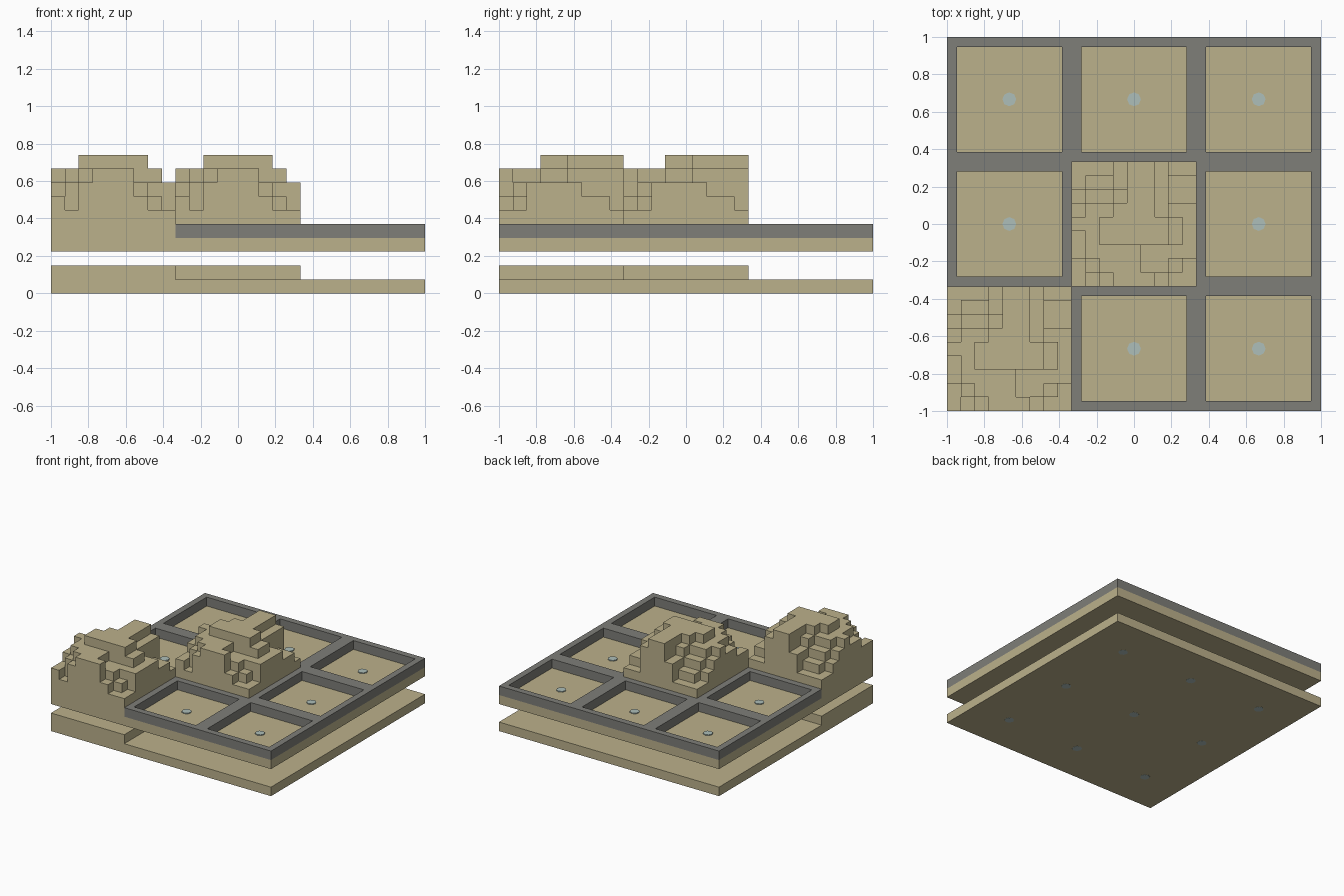
import bpy
import bmesh

cube = bpy.data.objects.get("Cube")
if cube:
    bpy.data.objects.remove(cube, do_unlink=True)

CELL = 2 / 3          # one board tile
U = CELL / 9          # one block


def material(name, rgb):
    m = bpy.data.materials.new(name)
    m.use_nodes = True
    m.diffuse_color = (*rgb, 1)
    m.node_tree.nodes["Principled BSDF"].inputs["Base Color"].default_value = (*rgb, 1)
    return m


SAND = material("sand", (0.50, 0.44, 0.26))
GREY = material("frame grey", (0.21, 0.21, 0.19))
PALE = material("pale blue", (0.42, 0.52, 0.49))


def finish(name, bm, mats, loc=(0, 0, 0)):
    bmesh.ops.recalc_face_normals(bm, faces=bm.faces)
    me = bpy.data.meshes.new(name)
    bm.to_mesh(me)
    bm.free()
    for m in mats:
        me.materials.append(m)
    ob = bpy.data.objects.new(name, me)
    ob.location = loc
    bpy.context.collection.objects.link(ob)
    return ob


def box_bm(size, z0, z1):
    bm = bmesh.new()
    bmesh.ops.create_cube(bm, size=1)
    for v in bm.verts:
        v.co.x *= size
        v.co.y *= size
        v.co.z = z1 if v.co.z > 0 else z0
    return bm


def slab(name, size, z0, z1, loc=(0, 0, 0)):
    return finish(name, box_bm(size, z0, z1), [SAND], loc)


def frame_tile(name, loc):
    """Grey raised rim around a recessed sand floor."""
    bm = box_bm(CELL, 4 * U, 5 * U)
    bm.faces.ensure_lookup_table()
    top = max(bm.faces, key=lambda f: f.calc_center_median().z)
    bmesh.ops.inset_individual(bm, faces=[top], thickness=U)
    floor = bmesh.ops.extrude_discrete_faces(bm, faces=[top])["faces"][0]
    edges = list(floor.edges)
    bm.faces.remove(floor)
    walls = bmesh.ops.extrude_edge_only(bm, edges=edges)["geom"]
    for v in [g for g in walls if isinstance(g, bmesh.types.BMVert)]:
        v.co.z = 4 * U + 0.001
    lower = [g for g in walls if isinstance(g, bmesh.types.BMEdge)
             and all(v.co.z < 4.5 * U for v in g.verts)]
    for f in bmesh.ops.contextual_create(bm, geom=lower)["faces"]:
        f.material_index = 1
    bmesh.ops.remove_doubles(bm, verts=bm.verts, dist=0.0001)
    return finish(name, bm, [GREY, SAND], loc)


# Terrain heights, back row first, a = six blocks up to e = ten
ROWS = ["aaaceedaa",
        "abbceedbb",
        "bccdeedbb",
        "cddeeedcc",
        "ddeeeeedc",
        "cdeeeeedc",
        "cddddcccc",
        "bcdddccba",
        "bacdddbaa"][::-1]


def height(i, j):
    if 0 <= i < 9 and 0 <= j < 9:
        return ord(ROWS[j][i]) - ord("a") + 6
    return 4


def terrain(name, loc):
    """Stepped blocks: one top per column and walls only where levels drop."""
    bm = bmesh.new()

    def quad(pts):
        bm.faces.new([bm.verts.new(((x - 4.5) * U, (y - 4.5) * U, z * U))
                      for x, y, z in pts])

    for j in range(9):
        for i in range(9):
            h = height(i, j)
            ring = [(i, j), (i + 1, j), (i + 1, j + 1), (i, j + 1)]
            quad([(x, y, h) for x, y in ring])
            sides = [(0, -1), (1, 0), (0, 1), (-1, 0)]
            for k, (dx, dy) in enumerate(sides):
                p, q = ring[k], ring[(k + 1) % 4]
                for z in range(height(i + dx, j + dy), h):
                    quad([(*p, z), (*q, z), (*q, z + 1), (*p, z + 1)])
    bmesh.ops.remove_doubles(bm, verts=bm.verts, dist=0.0001)
    bmesh.ops.dissolve_limit(bm, angle_limit=0.01, verts=bm.verts, edges=bm.edges)
    return finish(name, bm, [SAND], loc)


def peg(name, x, y, z0, z1):
    bm = bmesh.new()
    bmesh.ops.create_cone(bm, cap_ends=True, segments=8, radius1=U / 2,
                          radius2=U / 2, depth=z1 - z0)
    return finish(name, bm, [PALE], (x, y, (z0 + z1) / 2))


# Two stacked boards with an open gap between them
slab("lower_board", 2, 0, U)
slab("upper_board", 2, 3 * U, 4 * U)

# Tiles: terrain on two diagonal cells, framed pits on the rest
for cx in (-1, 0, 1):
    for cy in (-1, 0, 1):
        x, y = cx * CELL, cy * CELL
        peg("bottom_peg", x, y, -0.001, 0.01)
        if (cx, cy) in ((-1, -1), (0, 0)):
            slab("lower_riser", CELL, U, 2 * U, (x, y, 0))
            terrain("terrain_block", (x, y, 0))
        else:
            frame_tile("frame_tile", (x, y, 0))
            peg("pit_peg", x, y, 4 * U - 0.01, 4 * U + 0.008)
